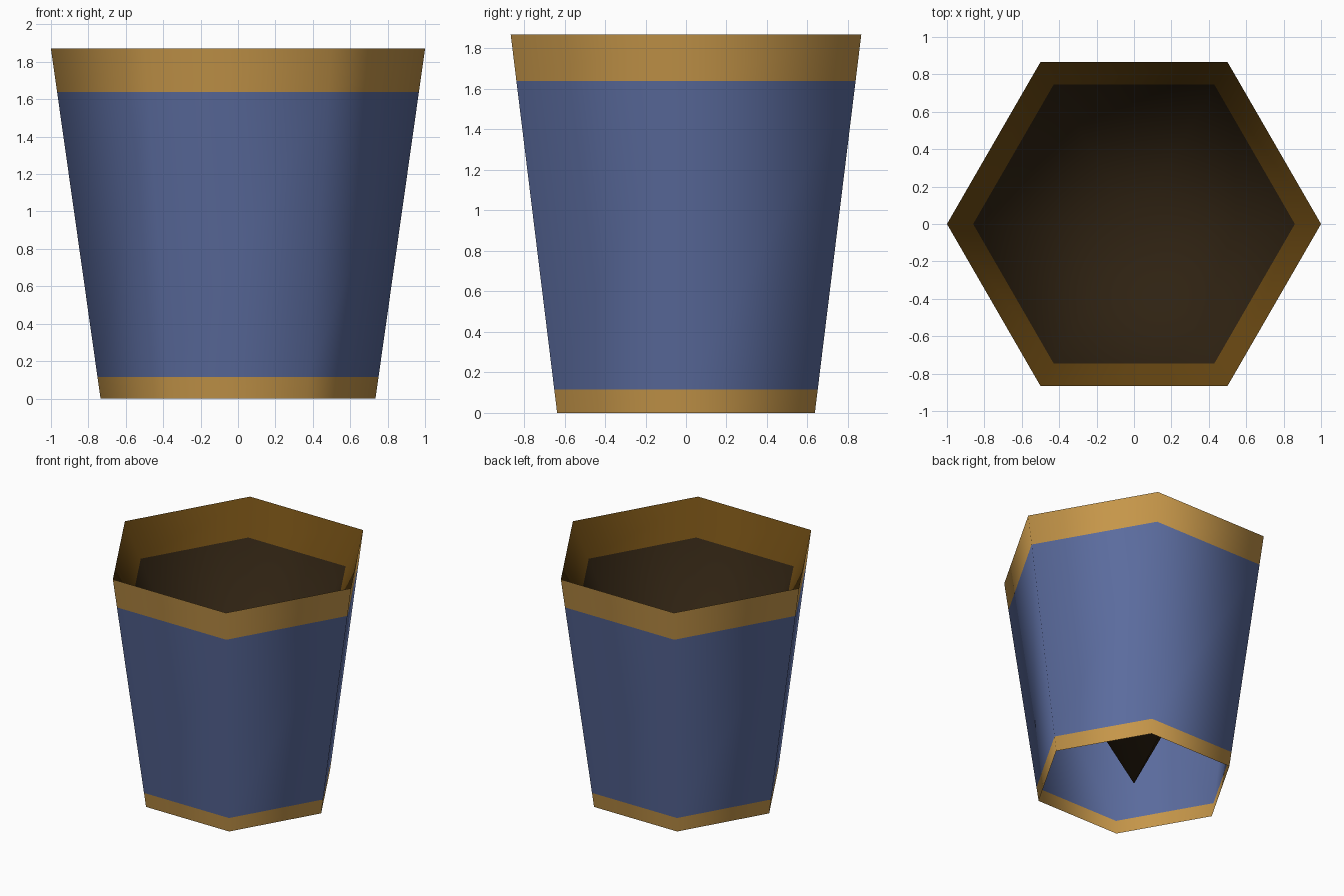
import bpy, bmesh, math

if "Cube" in bpy.data.objects:
    bpy.data.objects.remove(bpy.data.objects["Cube"])

TOP = 1.87


def material(name, rgb):
    m = bpy.data.materials.new(name)
    m.diffuse_color = (*rgb, 1.0)
    m.use_nodes = True
    m.node_tree.nodes["Principled BSDF"].inputs["Base Color"].default_value = m.diffuse_color
    return m


gold = material("gold", (0.57, 0.31, 0.068))
blue = material("blue", (0.105, 0.15, 0.345))
dark_gold = material("dark_gold", (0.14, 0.064, 0.006))
dark_brown = material("dark_brown", (0.028, 0.016, 0.006))


def hex_shell(name, rings, mats, apex_z=None, flip=False):
    """Skin six-sided rings of (radius, z); mats[i] colours the band above ring i."""
    bm = bmesh.new()
    loops = [[bm.verts.new((r * math.cos(k * math.pi / 3),
                            r * math.sin(k * math.pi / 3), z)) for k in range(6)]
             for r, z in rings]
    names = list(dict.fromkeys(mats))
    faces = []
    offset = 0
    if apex_z is not None:
        # closed point below the first ring
        tip = bm.verts.new((0, 0, apex_z))
        for k in range(6):
            f = bm.faces.new((tip, loops[0][(k + 1) % 6], loops[0][k]))
            f.material_index = names.index(mats[0])
            faces.append(f)
        f = None
        offset = 1
    for i in range(len(rings) - 1):
        a, b = loops[i], loops[i + 1]
        for k in range(6):
            n = (k + 1) % 6
            quad = (a[k], a[n], b[n], b[k])
            f = bm.faces.new(quad[::-1] if flip else quad)
            f.material_index = names.index(mats[i + offset])
    bmesh.ops.recalc_face_normals(bm, faces=bm.faces[:])
    if flip:
        bmesh.ops.reverse_faces(bm, faces=bm.faces[:])
    for f in bm.faces:
        f.smooth = True
    me = bpy.data.meshes.new(name)
    bm.to_mesh(me)
    bm.free()
    for m in names:
        me.materials.append(m)
    ob = bpy.data.objects.new(name, me)
    bpy.context.collection.objects.link(ob)
    return ob


# Tapered outer wall, open below, with gold bands at foot and rim
wall = [(0.735 + 0.265 * z / TOP, z) for z in (0, 0.115, 1.64, TOP)]
hex_shell("outer_wall", wall, [gold, blue, gold])

# Pointed inner funnel from the rim down to the base centre, with a gold lip
funnel = [(r, TOP * r) for r in (0.86, 1.0)]
hex_shell("inner_funnel", funnel, [dark_brown, dark_gold], apex_z=0.0, flip=True)
